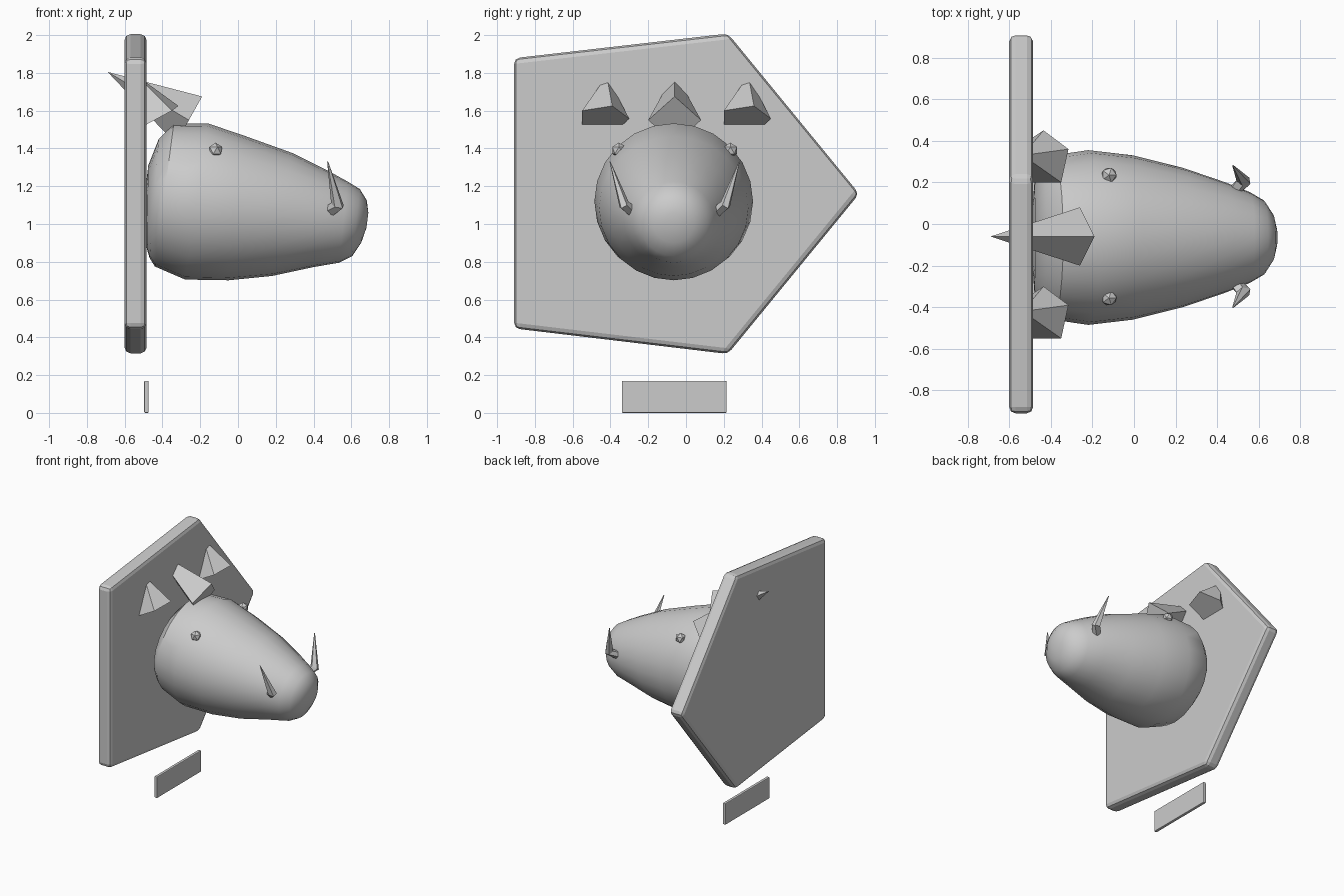
import bpy, bmesh
from math import cos, sin, pi
from mathutils import Vector

if "Cube" in bpy.data.objects:
    bpy.data.objects.remove(bpy.data.objects["Cube"])

MID = -0.06  # mirror plane of the head in y


def make(name, verts, faces, smooth=None, bevel=0):
    me = bpy.data.meshes.new(name)
    me.from_pydata([tuple(v) for v in verts], [], faces)
    bm = bmesh.new()
    bm.from_mesh(me)
    bmesh.ops.recalc_face_normals(bm, faces=bm.faces)
    bm.to_mesh(me)
    bm.free()
    ob = bpy.data.objects.new(name, me)
    bpy.context.collection.objects.link(ob)
    if bevel:
        m = ob.modifiers.new("bevel", "BEVEL")
        m.width = bevel
        m.segments = 2
    if smooth:
        bpy.ops.object.select_all(action='DESELECT')
        ob.select_set(True)
        bpy.context.view_layer.objects.active = ob
        bpy.ops.object.shade_smooth_by_angle(angle=smooth)
    return ob


def loft(name, rings, smooth=None):
    n = len(rings[0])
    verts = [v for r in rings for v in r]
    faces = [(k * n + i, k * n + (i + 1) % n, (k + 1) * n + (i + 1) % n, (k + 1) * n + i)
             for k in range(len(rings) - 1) for i in range(n)]
    faces += [tuple(range(n)), tuple(range(len(verts) - n, len(verts)))]
    return make(name, verts, faces, smooth)


def slab(name, outline, x0, x1, bevel):
    rings = [[(x, y, z) for y, z in outline] for x in (x0, x1)]
    ob = loft(name, rings)
    m = ob.modifiers.new("bevel", "BEVEL")
    m.width = bevel
    m.segments = 2
    return ob


def cone(name, base, apex):
    n = len(base)
    return make(name, base + [apex],
                [tuple(range(n))] + [(i, (i + 1) % n, n) for i in range(n)])


# wall plaque and name plate
slab("plaque", [(-0.91, 1.878), (0.222, 2.008), (0.917, 1.16), (0.222, 0.312), (-0.91, 0.447)],
     -0.60, -0.485, 0.03)
slab("name_plate", [(-0.34, 0), (0.215, 0), (0.215, 0.17), (-0.34, 0.17)],
     -0.497, -0.473, 0.006)

# head: x_top, z_top, x_bottom, z_bottom, half width
sections = [(-0.486, 1.22, -0.486, 0.94, 0.16), (-0.475, 1.31, -0.483, 0.87, 0.26),
            (-0.42, 1.45, -0.468, 0.82, 0.355), (-0.34, 1.53, -0.44, 0.775, 0.395),
            (-0.16, 1.533, -0.28, 0.706, 0.42), (0.04, 1.465, -0.05, 0.702, 0.395),
            (0.29, 1.375, 0.18, 0.725, 0.335), (0.48, 1.28, 0.40, 0.772, 0.265),
            (0.58, 1.225, 0.535, 0.795, 0.218), (0.645, 1.185, 0.605, 0.83, 0.178),
            (0.682, 1.125, 0.652, 0.90, 0.112), (0.69, 1.06, 0.68, 0.98, 0.045)]
N = 24
rings = []
for xt, zt, xb, zb, w in sections:
    rings.append([((xt + xb) / 2 + (xt - xb) / 2 * cos(a), MID - 0.005 + w * sin(a),
                   (zt + zb) / 2 + (zt - zb) / 2 * cos(a))
                  for a in (2 * pi * i / N for i in range(N))])
loft("head", rings, smooth=0.6)

# centre crest spike, driven through the plaque
cone("crest_spike", [(-0.19, MID, 1.675), (-0.26, MID + 0.14, 1.55),
                     (-0.33, MID, 1.425), (-0.26, MID - 0.14, 1.55)], (-0.69, MID, 1.805))

# two identical ear spikes
for k, dy in (("right", 0), ("left", -0.75)):
    base = [(-0.315, 0.36 + dy, 1.625), (-0.35, 0.2 + dy, 1.60), (-0.51, 0.20 + dy, 1.513),
            (-0.51, 0.40 + dy, 1.513), (-0.435, 0.45 + dy, 1.557)]
    cone("ear_spike_" + k, base, (-0.535, 0.33 + dy, 1.785))

# eyes and tusks on both sides
for k, s in (("right", 1), ("left", -1)):
    bpy.ops.mesh.primitive_ico_sphere_add(subdivisions=1, radius=0.041,
                                          location=(-0.12, MID + s * 0.295, 1.39))
    bpy.context.object.name = "eye_" + k
    path = [(0.475, 0.21, 1.06, 0.036), (0.528, 0.268, 1.10, 0.037), (0.475, 0.342, 1.33, 0.003)]
    dirs = [Vector((0.6, 0.65, 0.4)), Vector((0.25, 0.5, 0.8)), Vector((-0.2, 0.3, 0.93))]
    rings = []
    for (x, y, z, r), d in zip(path, dirs):
        d.normalize()
        u = d.cross(Vector((0, 1, 0))).normalized()
        v = d.cross(u)
        ring = [Vector((x, y, z)) + r * (cos(a) * u + 0.8 * sin(a) * v)
                for a in (2 * pi * i / 5 for i in range(5))]
        rings.append([(p.x, MID + s * p.y, p.z) for p in ring])
    loft("tusk_" + k, rings)
